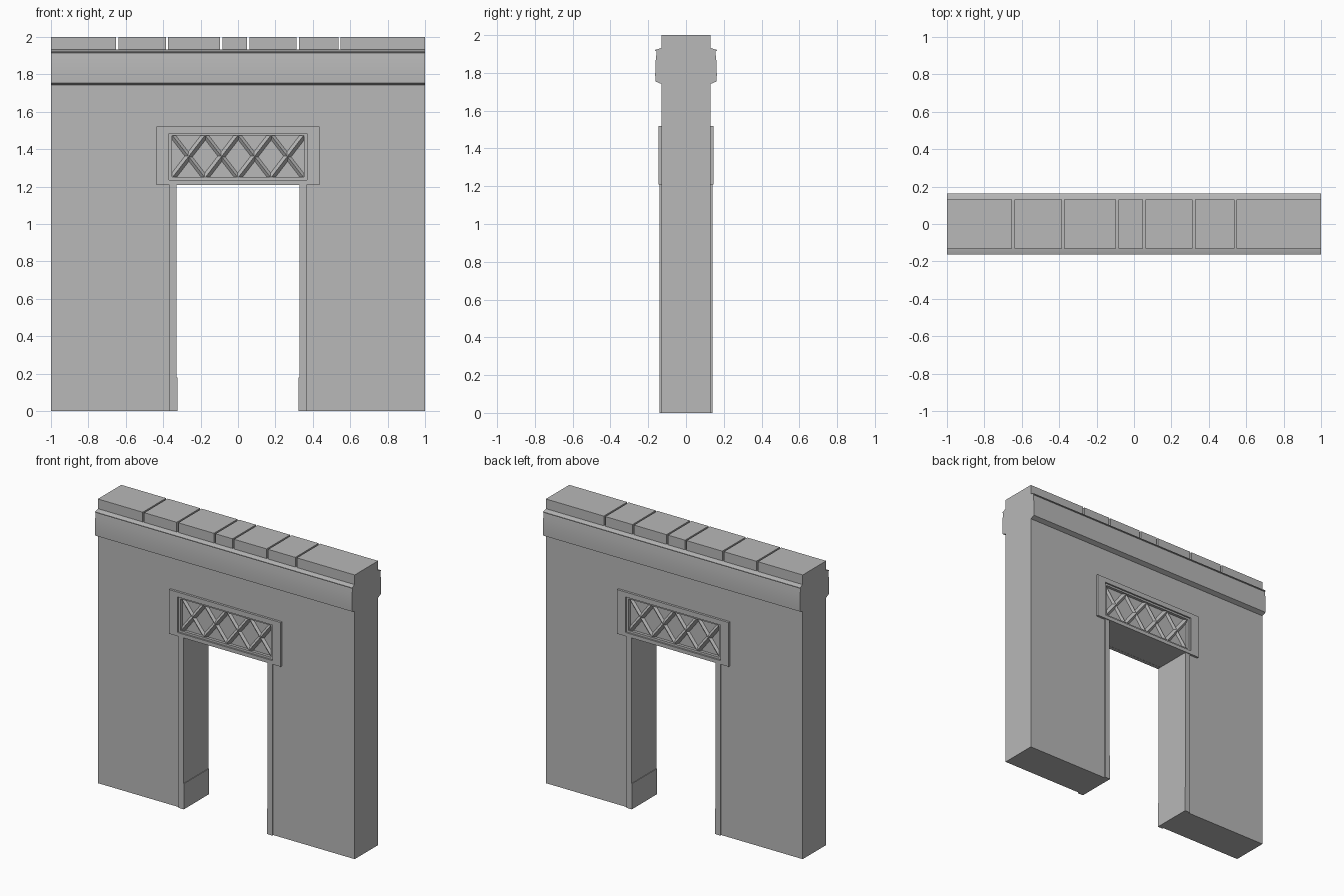
import bpy
import bmesh
from mathutils import Vector

cube = bpy.data.objects.get("Cube")
if cube:
    bpy.data.objects.remove(cube, do_unlink=True)

stone = bpy.data.materials.new("grey_stone")
stone.use_nodes = True
GREY = (0.48, 0.48, 0.48, 1)
stone.diffuse_color = GREY
stone.node_tree.nodes["Principled BSDF"].inputs["Base Color"].default_value = GREY


def finish(bm, name):
    bmesh.ops.recalc_face_normals(bm, faces=bm.faces)
    mesh = bpy.data.meshes.new(name)
    bm.to_mesh(mesh)
    bm.free()
    mesh.materials.append(stone)
    obj = bpy.data.objects.new(name, mesh)
    bpy.context.collection.objects.link(obj)
    return obj


def prism(bm, points, offset):
    """Extrude a closed outline along an offset."""
    face = bm.faces.new([bm.verts.new(p) for p in points])
    result = bmesh.ops.extrude_face_region(bm, geom=[face], use_keep_orig=True)
    moved = [g for g in result["geom"] if isinstance(g, bmesh.types.BMVert)]
    bmesh.ops.translate(bm, verts=moved, vec=offset)


def box(bm, x0, x1, y0, y1, z0, z1):
    outline = [(x0, y0, z0), (x1, y0, z0), (x1, y0, z1), (x0, y0, z1)]
    prism(bm, outline, (0, y1 - y0, 0))


def ring(bm, outer, inner, y0, y1):
    """Rectangular frame; each rectangle is half width, bottom, top."""
    ow, ob, ot = outer
    iw, ib, it = inner
    box(bm, -ow, ow, y0, y1, it, ot)
    box(bm, -ow, ow, y0, y1, ob, ib)
    for s in (-1, 1):
        box(bm, s * iw, s * ow, y0, y1, ib, it)


HALF = 0.13
OPEN_W, OPEN_Z = 0.33, 1.21
PANEL_W, PANEL_B, PANEL_T = 0.37, 1.235, 1.485

# Wall with a doorway
bm = bmesh.new()
outline = [(-1, 0), (-OPEN_W, 0), (-OPEN_W, OPEN_Z), (OPEN_W, OPEN_Z),
           (OPEN_W, 0), (1, 0), (1, 1.93), (-1, 1.93)]
prism(bm, [(x, -HALF, z) for x, z in outline], (0, 2 * HALF, 0))
wall = finish(bm, "wall")

# Sunken panels above the doorway, front and back
bm = bmesh.new()
for s in (-1, 1):
    box(bm, -PANEL_W, PANEL_W, s * 0.115, s * 0.2, PANEL_B, PANEL_T)
cutter = finish(bm, "panel_cutter")
cutter.hide_render = True
cutter.hide_viewport = True
cut = wall.modifiers.new("panel_recess", "BOOLEAN")
cut.object = cutter
cut.operation = "DIFFERENCE"
cut.solver = "EXACT"

# Coping stones with narrow joints
joints = [-0.645, -0.38, -0.09, 0.055, 0.32, 0.543]
GAP = 0.006
starts = [-1] + [j + GAP for j in joints]
ends = [j - GAP for j in joints] + [1]
bm = bmesh.new()
for a, b in zip(starts, ends):
    box(bm, a, b, -HALF, HALF, 1.93, 2)
finish(bm, "coping_stones")

# Cornice moulding on both faces
profile = [(0.12, 1.742), (0.132, 1.742), (0.162, 1.755), (0.163, 1.79),
           (0.162, 1.83), (0.16, 1.87), (0.155, 1.915), (0.163, 1.917),
           (0.162, 1.922), (0.13, 1.932), (0.12, 1.932)]
for side, s in (("front", -1), ("back", 1)):
    bm = bmesh.new()
    prism(bm, [(-1, s * y, z) for y, z in profile], (2, 0, 0))
    cornice = finish(bm, side + "_cornice")
    bpy.ops.object.select_all(action="DESELECT")
    cornice.select_set(True)
    bpy.context.view_layer.objects.active = cornice
    bpy.ops.object.shade_smooth_by_angle(angle=0.35)

# Door jamb trims, with a slightly wider foot
for side, s in (("left", 1), ("right", -1)):
    bm = bmesh.new()
    box(bm, s * (OPEN_W - 0.002), s * 0.365, -0.14, 0.14, 0, OPEN_Z)
    box(bm, s * (OPEN_W - 0.006), s * 0.36, -0.139, 0.139, 0, 0.18)
    finish(bm, side + "_jamb")


def lattice_bar(bm, x0, z0, x1, z1, y_base, y_ridge, width):
    """Ridged bar with a triangular section, running along the panel."""
    a = Vector((x0, 0, z0))
    along = Vector((x1, 0, z1)) - a
    across = Vector((-along.z, 0, along.x)).normalized() * width / 2
    base = Vector((0, y_base, 0))
    ridge = Vector((0, y_ridge, 0))
    prism(bm, [a - across + base, a + ridge, a + across + base], along)


# Raised surrounds and crossed lattice, front and back
CELLS = 4
LATTICE_W = 0.352
for side, s in (("front", -1), ("back", 1)):
    bm = bmesh.new()
    ring(bm, (0.435, OPEN_Z - 0.001, 1.52), (PANEL_W, PANEL_B, PANEL_T),
         s * 0.12, s * 0.146)
    finish(bm, side + "_panel_surround")

    bm = bmesh.new()
    ring(bm, (PANEL_W, PANEL_B, PANEL_T), (LATTICE_W, 1.25, 1.472),
         s * 0.11, s * 0.135)
    finish(bm, side + "_inner_frame")

    bm = bmesh.new()
    step = 2 * LATTICE_W / CELLS
    for i in range(CELLS):
        x0 = s * (i * step - LATTICE_W)
        x1 = x0 + s * step
        lattice_bar(bm, x0, 1.247, x1, 1.475, s * 0.112, s * 0.129, 0.035)
        lattice_bar(bm, x0, 1.475, x1, 1.247, s * 0.112, s * 0.133, 0.04)
    finish(bm, side + "_lattice")
